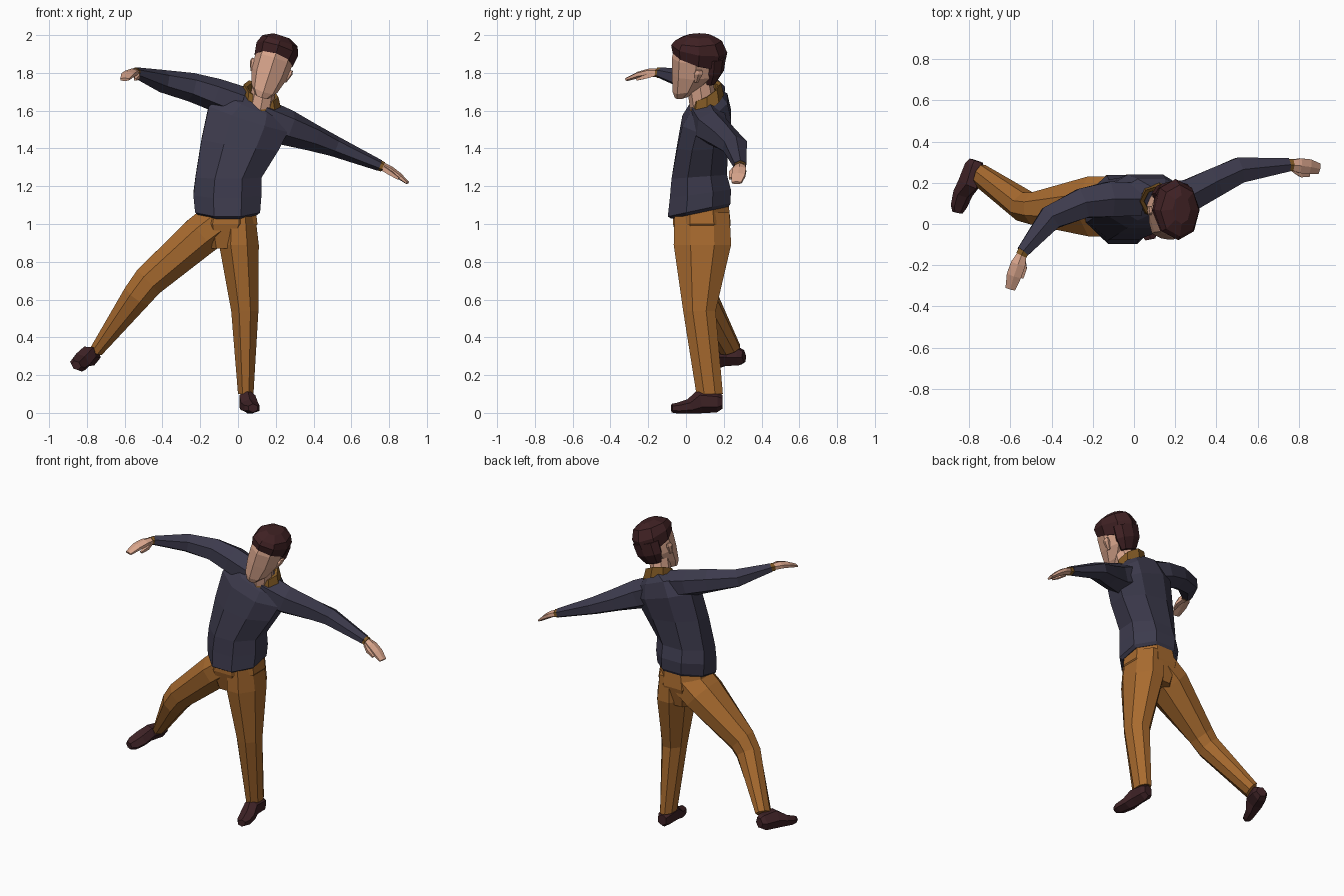
import bpy, bmesh, math
from mathutils import Vector as V, Matrix


def material(name, rgb):
    m = bpy.data.materials.new(name)
    m.diffuse_color = (*rgb, 1)
    return m


NAVY = material("navy wool", (0.046, 0.043, 0.074))
OCHRE = material("ochre cloth", (0.39, 0.145, 0.028))
SKIN = material("skin", (0.70, 0.38, 0.265))
HAIR = material("dark hair", (0.050, 0.015, 0.017))
SHOE = material("shoe leather", (0.048, 0.016, 0.019))
TRIM = material("brown trim", (0.22, 0.10, 0.018))


def skin_rings(name, rings, mat, cap=True, matrix=None):
    """Bridge a list of equal point rings into one flat-shaded object."""
    bm = bmesh.new()
    rows = [[bm.verts.new(matrix @ p if matrix else p) for p in r] for r in rings]
    n = len(rows[0])
    for a, b in zip(rows, rows[1:]):
        for i in range(n):
            bm.faces.new((a[i], a[(i + 1) % n], b[(i + 1) % n], b[i]))
    if cap:
        bm.faces.new(rows[0])
        bm.faces.new(rows[-1])
    bmesh.ops.recalc_face_normals(bm, faces=bm.faces)
    me = bpy.data.meshes.new(name)
    bm.to_mesh(me)
    bm.free()
    me.materials.append(mat)
    ob = bpy.data.objects.new(name, me)
    bpy.context.collection.objects.link(ob)
    return ob


def ring(c, u, v, n, flat):
    """Polygon ring; flat puts sides (not corners) at the extremes."""
    off, k = (math.pi / n, 1 / math.cos(math.pi / n)) if flat else (0, 1)
    return [V(c) + k * (u * math.cos(off + i * math.tau / n) + v * math.sin(off + i * math.tau / n))
            for i in range(n)]


def trunk(name, specs, mat, n=8, flat=False, **kw):
    """Level rings: x, y, z, half width, half depth, roll (+x side down), pitch (back up)."""
    rings = []
    for x, y, z, w, d, roll, pitch in specs:
        r, p = math.radians(roll), math.radians(pitch)
        u = V((math.cos(r), 0, -math.sin(r))) * w
        v = V((0, math.cos(p), math.sin(p))) * d
        rings.append(ring((x, y, z), u, v, n, flat))
    return skin_rings(name, rings, mat, **kw)


def limb(name, specs, mat, ref, n=6, flat=True, **kw):
    """Rings square to a path: x, y, z, half size across ref, half size along ref."""
    pts = [V(s[:3]) for s in specs]
    rings = []
    for i, s in enumerate(specs):
        t = (pts[min(i + 1, len(pts) - 1)] - pts[max(i - 1, 0)]).normalized()
        u = V(ref).cross(t).normalized()
        v = t.cross(u)
        rings.append(ring(pts[i], u * s[3], v * s[4], n, flat))
    return skin_rings(name, rings, mat, **kw)


UP, BACK = (0, 0, 1), (0, 1, 0)

# Sweater body
trunk("sweater_body", [
    (-0.055, 0.075, 1.06, 0.155, 0.155, 0, 12),
    (-0.055, 0.070, 1.075, 0.172, 0.170, 0, 12),
    (-0.056, 0.076, 1.16, 0.180, 0.163, 0, 8),
    (-0.050, 0.070, 1.25, 0.175, 0.147, 0, 4),
    (0.010, 0.088, 1.42, 0.205, 0.135, 8, 4),
    (0.055, 0.110, 1.56, 0.220, 0.130, 18, 6),
    (0.085, 0.118, 1.635, 0.175, 0.105, 22, 16),
    (0.115, 0.115, 1.665, 0.090, 0.075, 22, 25)], NAVY, flat=True)

# Sleeves, cuffs, hands
limb("left_sleeve", [
    (0.02, 0.12, 1.635, 0.08, 0.08), (-0.12, 0.12, 1.685, 0.085, 0.075),
    (-0.25, 0.10, 1.725, 0.073, 0.066), (-0.405, 0.03, 1.757, 0.060, 0.052),
    (-0.54, -0.135, 1.80, 0.030, 0.026)], NAVY, UP)
limb("right_sleeve", [
    (0.12, 0.11, 1.57, 0.085, 0.085), (0.26, 0.135, 1.51, 0.078, 0.083),
    (0.39, 0.20, 1.46, 0.070, 0.064), (0.51, 0.26, 1.412, 0.062, 0.048),
    (0.75, 0.287, 1.31, 0.032, 0.026)], NAVY, UP)
limb("left_cuff", [(-0.535, -0.128, 1.80, 0.027, 0.024),
                   (-0.547, -0.152, 1.80, 0.027, 0.024)], TRIM, UP)
limb("right_cuff", [(0.745, 0.287, 1.312, 0.029, 0.024),
                    (0.768, 0.287, 1.302, 0.029, 0.024)], TRIM, UP)
limb("left_hand", [
    (-0.543, -0.145, 1.80, 0.023, 0.020), (-0.562, -0.195, 1.802, 0.036, 0.018),
    (-0.582, -0.250, 1.790, 0.036, 0.015), (-0.600, -0.315, 1.765, 0.024, 0.008)], SKIN, UP)
limb("left_thumb", [(-0.540, -0.170, 1.795, 0.014, 0.013),
                    (-0.532, -0.215, 1.780, 0.012, 0.011),
                    (-0.543, -0.262, 1.765, 0.007, 0.006)], SKIN, UP, n=4)
limb("right_hand", [
    (0.760, 0.287, 1.306, 0.024, 0.020), (0.805, 0.283, 1.287, 0.036, 0.018),
    (0.850, 0.278, 1.257, 0.036, 0.015), (0.898, 0.268, 1.218, 0.026, 0.008)], SKIN, UP)
limb("right_thumb", [(0.775, 0.265, 1.293, 0.014, 0.013),
                     (0.810, 0.240, 1.268, 0.012, 0.011),
                     (0.850, 0.235, 1.240, 0.007, 0.006)], SKIN, UP, n=4)

# Trousers
trunk("trouser_hips", [
    (-0.055, 0.080, 1.11, 0.145, 0.145, 0, 0),
    (-0.065, 0.084, 1.00, 0.168, 0.153, 0, 0),
    (-0.075, 0.086, 0.87, 0.095, 0.120, 0, 0)], OCHRE, flat=True)
trunk("standing_trouser_leg", [
    (0.000, 0.085, 1.06, 0.090, 0.145, 0, 0),
    (0.005, 0.087, 0.89, 0.105, 0.152, 0, 0),
    (0.036, 0.071, 0.54, 0.072, 0.086, 0, 0),
    (0.041, 0.125, 0.10, 0.041, 0.070, 0, 0)], OCHRE, flat=True)
limb("raised_trouser_leg", [
    (-0.09, 0.085, 1.02, 0.11, 0.145), (-0.195, 0.085, 0.94, 0.107, 0.145),
    (-0.475, 0.075, 0.695, 0.085, 0.078), (-0.53, 0.085, 0.625, 0.077, 0.072),
    (-0.745, 0.235, 0.335, 0.036, 0.055)], OCHRE, BACK, n=8)

# Shoes: one profile, placed under each ankle
SHOE_RINGS = [
    (0.045, 0.192, 0.058, 0.028, 0.032), (0.047, 0.165, 0.058, 0.040, 0.048),
    (0.049, 0.075, 0.062, 0.042, 0.056), (0.060, 0.020, 0.035, 0.046, 0.034),
    (0.074, -0.045, 0.025, 0.040, 0.025), (0.080, -0.075, 0.025, 0.024, 0.020)]
limb("standing_shoe", SHOE_RINGS, SHOE, UP)
back = V((0.36, 0.93, 0.0)).normalized()
up = V((0.557, -0.36, 0.754))
up = (up - back * up.dot(back)).normalized()
side = back.cross(up)
turn = Matrix((side, back, up)).transposed().to_4x4()
limb("raised_shoe", SHOE_RINGS, SHOE, UP,
     matrix=Matrix.Translation((-0.752, 0.225, 0.332)) @ turn @ Matrix.Translation((-0.055, -0.12, -0.11)))

# Collar and neck
trunk("collar", [
    (0.125, 0.110, 1.630, 0.112, 0.105, 18, 30),
    (0.122, 0.110, 1.705, 0.098, 0.088, 20, 30),
    (0.122, 0.110, 1.700, 0.078, 0.070, 20, 30),
    (0.125, 0.110, 1.640, 0.078, 0.070, 18, 30)], TRIM, cap=False)
trunk("neck", [(0.115, 0.095, 1.61, 0.068, 0.075, 15, 20),
               (0.150, 0.070, 1.77, 0.060, 0.070, 15, 0)], SKIN)

# Head, modelled upright and then leaned sideways
lean = Matrix.Translation((0.125, 0, 1.67)) @ Matrix.Rotation(math.radians(18), 4, 'Y')
trunk("head", [
    (0, -0.020, 0.005, 0.038, 0.040, 0, 10),
    (0, 0.010, 0.050, 0.072, 0.083, 0, 15),
    (0, 0.045, 0.130, 0.097, 0.120, 0, 0),
    (0, 0.055, 0.220, 0.103, 0.130, 0, 0),
    (0, 0.060, 0.300, 0.085, 0.115, 0, 0)], SKIN, matrix=lean)
trunk("hair_cap", [
    (0, 0.065, 0.205, 0.106, 0.142, 0, -17),
    (0, 0.070, 0.270, 0.116, 0.150, 0, -8),
    (0, 0.065, 0.315, 0.098, 0.125, 0, 0),
    (0, 0.070, 0.343, 0.045, 0.070, 0, 0)], HAIR, matrix=lean)
trunk("hair_back", [
    (0, 0.130, 0.085, 0.060, 0.030, 0, 0),
    (0, 0.145, 0.150, 0.092, 0.056, 0, 0),
    (0, 0.150, 0.230, 0.096, 0.062, 0, 0)], HAIR, matrix=lean)
for label, s in (("left", -1), ("right", 1)):
    trunk(label + "_ear", [
        (s * 0.092, 0.055, 0.115, 0.008, 0.012, 0, 0),
        (s * 0.104, 0.065, 0.165, 0.014, 0.026, 0, 0),
        (s * 0.106, 0.070, 0.185, 0.008, 0.018, 0, 0)], SKIN, n=6, matrix=lean)
